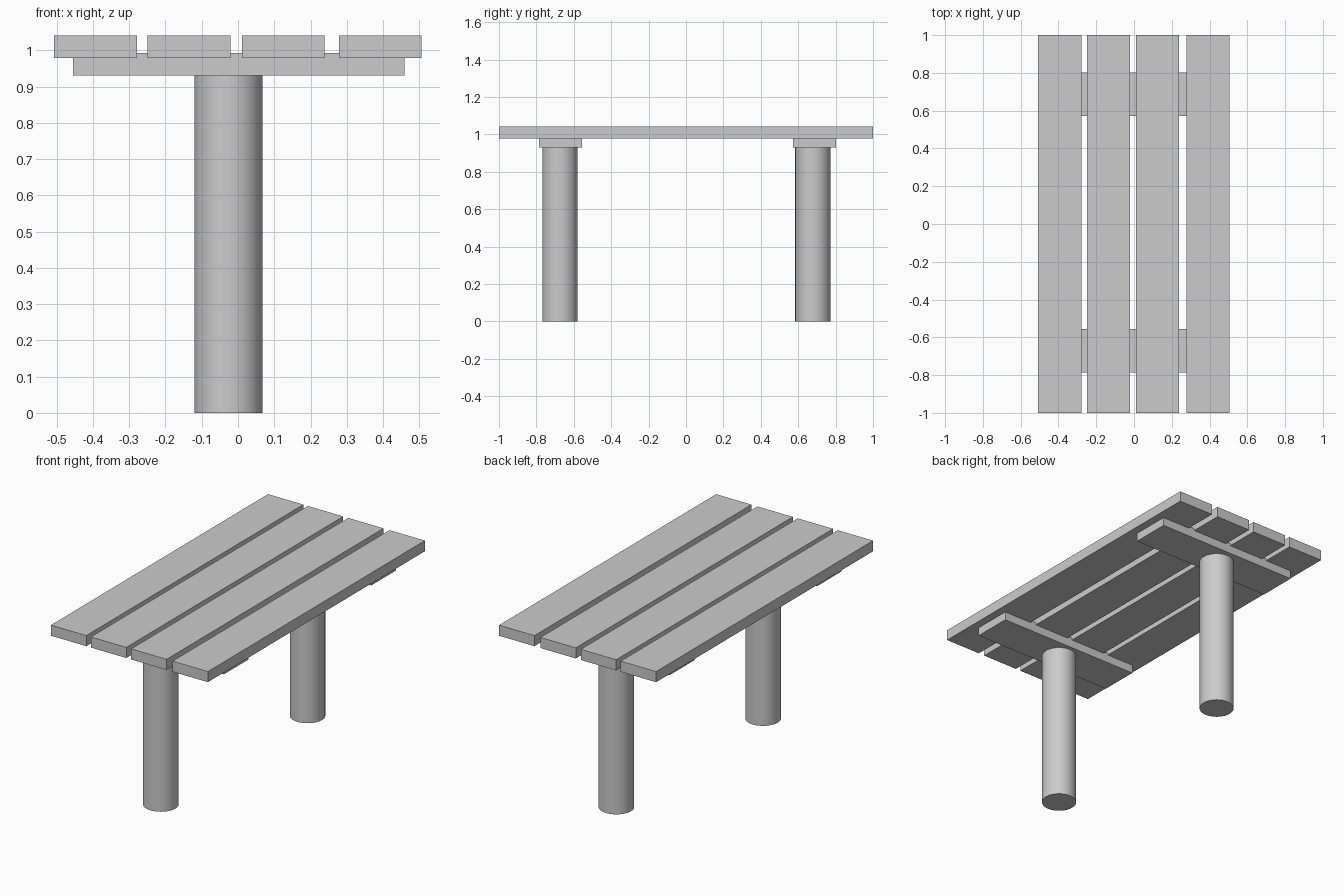
import bpy

if "Cube" in bpy.data.objects:
    bpy.data.objects.remove(bpy.data.objects["Cube"])

def box(name, x0, x1, y0, y1, z0, z1):
    bpy.ops.mesh.primitive_cube_add(size=1, location=((x0 + x1) / 2, (y0 + y1) / 2, (z0 + z1) / 2))
    ob = bpy.context.object
    ob.name = name
    ob.scale = (x1 - x0, y1 - y0, z1 - z0)
    bpy.ops.object.transform_apply(location=False, rotation=False, scale=True)
    return ob

# four long tabletop planks
PLANK_W = 0.228
for i, x in enumerate((-0.507, -0.249, 0.011, 0.278)):
    box(f"plank_{i + 1}", x, x + PLANK_W, -1, 1, 0.979, 1.041)

# cross beams let slightly into the planks, each on a round post
for side, beam_y, post_y in (("front", -0.671, -0.674), ("back", 0.687, 0.678)):
    box(f"{side}_cross_beam", -0.455, 0.459, beam_y - 0.114, beam_y + 0.114, 0.93, 0.992)
    bpy.ops.mesh.primitive_cylinder_add(vertices=64, radius=0.094, depth=0.93,
                                        location=(-0.026, post_y, 0.465))
    bpy.context.object.name = f"{side}_post"
    bpy.ops.object.shade_smooth_by_angle()
